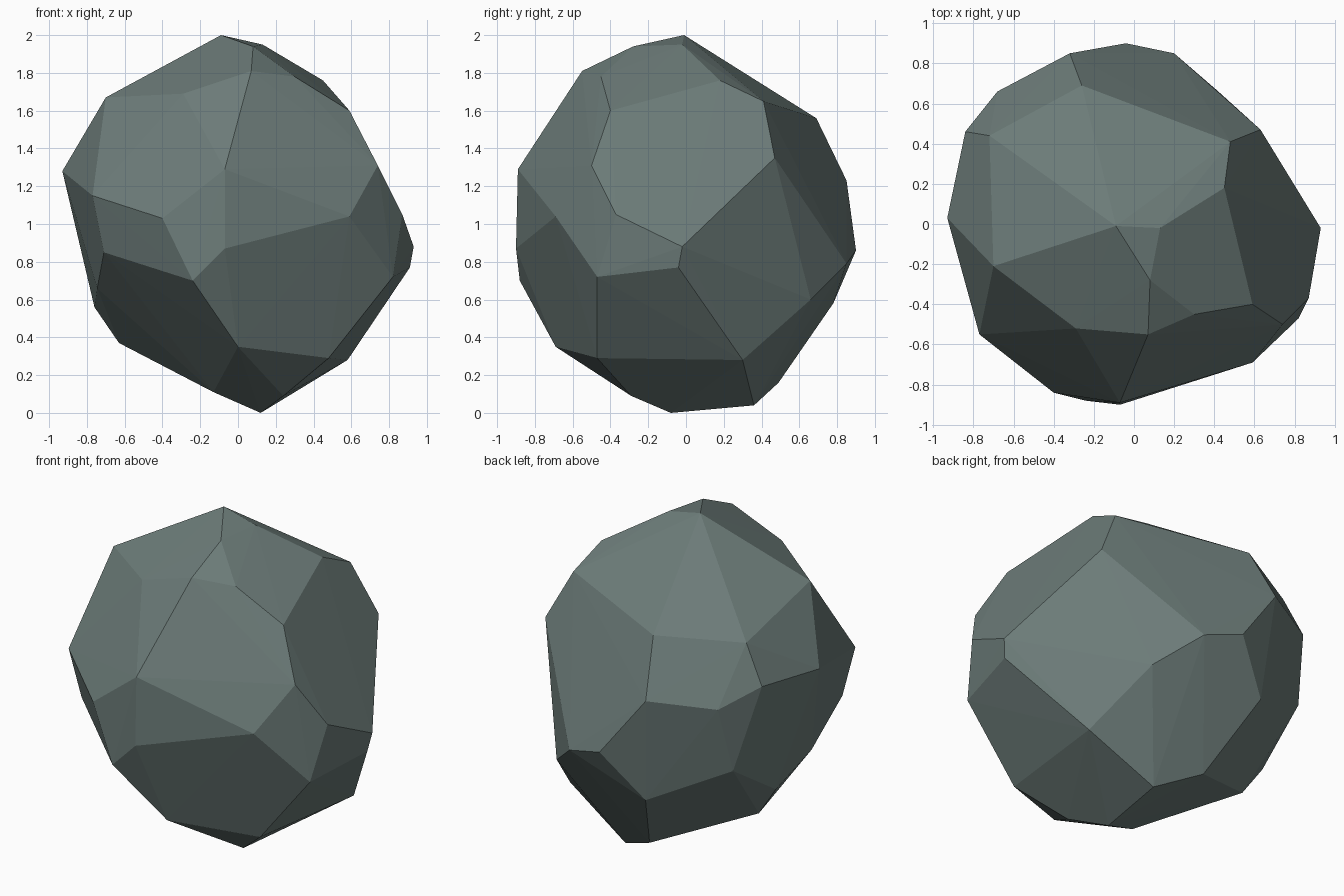
import bpy, bmesh

# Corner points of the faceted boulder, grouped by height band
crown = [(-.09, -.01, 2), (.13, -.02, 1.95), (.08, -.28, 1.94), (.45, .18, 1.76),
         (.48, .41, 1.65), (.59, -.40, 1.60), (.30, -.45, 1.78), (.07, -.55, 1.81),
         (-.29, -.52, 1.69), (-.70, -.21, 1.67), (-.26, .69, 1.56), (-.72, .44, 1.54)]
upper = [(-.07, -.89, 1.29), (.74, -.50, 1.31), (.87, -.37, 1.05), (.59, -.69, 1.04),
         (.63, .47, 1.35), (-.32, .85, 1.23), (-.68, .66, 1.20), (-.84, .46, 1.31),
         (-.93, .03, 1.28), (-.77, -.55, 1.15), (-.40, -.84, 1.03)]
lower = [(.93, -.02, .88), (.91, -.04, .77), (.82, -.47, .72), (-.07, -.90, .87),
         (-.24, -.88, .70), (-.71, -.51, .85), (-.745, -.16, .66), (-.76, .21, .56),
         (-.72, .57, .80), (-.27, .78, .58), (-.04, .90, .86), (.20, .85, .79), (.42, .66, .60)]
base = [(.58, .30, .28), (.48, -.47, .29), (0, -.69, .35), (-.63, .19, .37), (-.13, -.17, .11),
        (.12, -.08, 0), (.24, -.29, .09), (.16, .36, .04), (-.095, .49, .16)]

# Boulder: convex skin stretched over the corners, nearly flat facets merged
bm = bmesh.new()
for p in crown + upper + lower + base:
    bm.verts.new(p)
hull = bmesh.ops.convex_hull(bm, input=bm.verts[:])
loose = [v for v in bm.verts if not v.link_faces]
bmesh.ops.delete(bm, geom=loose, context='VERTS')
bmesh.ops.recalc_face_normals(bm, faces=bm.faces[:])
mesh = bpy.data.meshes.new("boulder")
bm.to_mesh(mesh)
bm.free()

# Single stone colour
stone = bpy.data.materials.new("grey_green_stone")
stone.diffuse_color = (0.15, 0.2, 0.19, 1)
mesh.materials.append(stone)
boulder = bpy.data.objects.new("boulder", mesh)
bpy.context.collection.objects.link(boulder)
